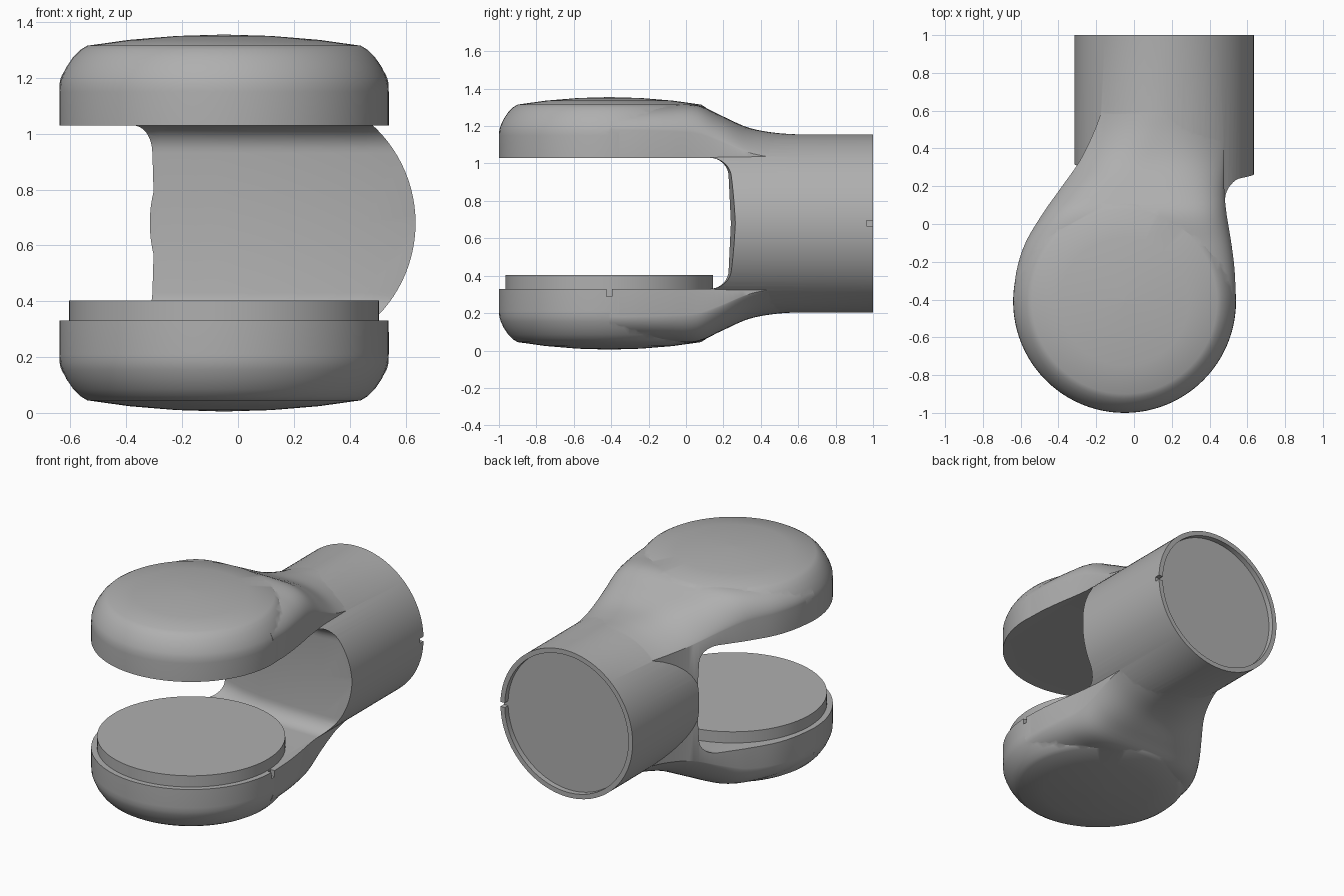
import bpy, bmesh, math
from mathutils import Matrix, Vector

if "Cube" in bpy.data.objects:
    bpy.data.objects.remove(bpy.data.objects["Cube"])

CZ = 0.68                      # mid height, everything mirrors about it
DISC = Vector((-0.05, -0.41))  # centre of the hinge discs

grey = bpy.data.materials.new("grey")
grey.diffuse_color = (0.43, 0.43, 0.43, 1)
grey.use_nodes = True
grey.node_tree.nodes["Principled BSDF"].inputs["Base Color"].default_value = grey.diffuse_color


def finish(name, bm):
    bmesh.ops.recalc_face_normals(bm, faces=bm.faces)
    me = bpy.data.meshes.new(name)
    bm.to_mesh(me)
    bm.free()
    ob = bpy.data.objects.new(name, me)
    bpy.context.collection.objects.link(ob)
    me.materials.append(grey)
    return ob


def loft(name, rings, closed=False):
    """Skin a list of equal-length rings and cap both ends."""
    bm = bmesh.new()
    vs = [[bm.verts.new(p) for p in r] for r in rings]
    n = len(vs[0])
    for a, b in zip(vs, vs[1:]):
        for i in range(n):
            j = (i + 1) % n
            bm.faces.new((a[i], a[j], b[j], b[i]))
    bm.faces.new(vs[0])
    bm.faces.new(vs[-1])
    return finish(name, bm)


def lathe(name, profile, n=96):
    """Round solid about the hinge axis from (radius, z) points."""
    return loft(name, [[(DISC.x + r * math.cos(2 * math.pi * i / n),
                         DISC.y + r * math.sin(2 * math.pi * i / n), z)
                        for i in range(n)] for r, z in profile])


def tube_y(name, r, y0, y1, n=96):
    return loft(name, [[(0.16 + r * math.cos(2 * math.pi * i / n), y,
                         CZ + r * math.sin(2 * math.pi * i / n))
                        for i in range(n)] for y in (y0, y1)])


def box(name, c, s):
    bm = bmesh.new()
    bmesh.ops.create_cube(bm, size=1, matrix=Matrix.Translation(c) @ Matrix.Diagonal((*s, 1)))
    return finish(name, bm)


def boolean(target, other, op):
    m = target.modifiers.new("b", 'BOOLEAN')
    m.object, m.operation, m.solver = other, op, 'EXACT'
    bpy.context.view_layer.objects.active = target
    bpy.ops.object.modifier_apply(modifier=m.name)
    bpy.data.objects.remove(other, do_unlink=True)


def spline(keys, y):
    """Smooth interpolation of rows keyed by their first value."""
    def tangent(i, c):
        a, b = keys[max(i - 1, 0)], keys[min(i + 1, len(keys) - 1)]
        return (b[c] - a[c]) / (b[0] - a[0])
    k = max(i for i in range(len(keys) - 1) if keys[i][0] <= y + 1e-9)
    a, b = keys[k], keys[k + 1]
    h = b[0] - a[0]
    t = (y - a[0]) / h
    return [(2*t**3 - 3*t**2 + 1) * a[c] + (t**3 - 2*t**2 + t) * h * tangent(k, c)
            + (3*t**2 - 2*t**3) * b[c] + (t**3 - t**2) * h * tangent(k + 1, c)
            for c in range(1, len(a))]


# hinge discs, made as one drum that the slot later splits
half = [(0.001, 0.675), (0.17, 0.67), (0.34, 0.656), (0.49, 0.635), (0.515, 0.62),
        (0.54, 0.595), (0.565, 0.558), (0.58, 0.525), (0.588, 0.5), (0.59, 0.47)]
yoke = lathe("forked_elbow_body", [(r, CZ - z) for r, z in half] +
             [(r, CZ + z) for r, z in reversed(half)])

# neck blending drum into tube: y, left, right, top, edge height, squareness, roundness
keys = [(-0.41, -0.639, 0.539, 0.632, 0.500, 6.0, 0.60),
        (-0.25, -0.622, 0.533, 0.632, 0.497, 6.0, 0.60),
        (-0.10, -0.575, 0.515, 0.634, 0.492, 6.0, 0.60),
        (0.06, -0.480, 0.489, 0.633, 0.480, 5.5, 0.65),
        (0.18, -0.395, 0.478, 0.580, 0.440, 4.5, 0.75),
        (0.33, -0.290, 0.476, 0.513, 0.380, 3.0, 0.90),
        (0.47, -0.220, 0.474, 0.485, 0.352, 2.3, 1.00),
        (0.62, -0.165, 0.465, 0.474, 0.340, 2.0, 1.00),
        (0.80, -0.130, 0.450, 0.460, 0.330, 2.0, 1.00)]
rings, N, S = [], 36, 44
for s in range(S + 1):
    y = -0.41 + 1.21 * s / S
    xl, xr, top, edge, p, q = spline(keys, y)
    up = []
    for i in range(N + 1):
        u = math.sin(math.pi * (i / N - 0.5))
        f = max(0.0, 1 - abs(u) ** p) ** q
        up.append(((xl + xr) / 2 + u * (xr - xl) / 2, edge + (top - edge) * f))
    rings.append([(x, y, CZ + z) for x, z in up] +
                 [(x, y, CZ - z) for x, z in reversed(up)])
boolean(yoke, loft("neck", rings), 'UNION')

# tube
boolean(yoke, tube_y("tube", 0.476, 0.1, 1.0), 'UNION')

# slot between the discs with a rounded back wall
rings = []
back = [(-0.8, 0.33), (-0.28, 0.315), (-0.15, 0.275), (0.0, 0.25),
        (0.2, 0.24), (0.45, 0.24), (0.8, 0.285)]
for x, y in back:
    r = 0.1
    arc = [(y - 0.012 - r + r * math.cos(a), 0.35 - r + r * math.sin(a))
           for a in [math.pi / 2 * i / 8 for i in range(9)]]
    prof = [(-1.3, -0.35), (-1.3, 0.35)] + arc[::-1] + [(y, 0)] + [(b, -z) for b, z in arc]
    rings.append([(x, b, CZ + z) for b, z in prof])
boolean(yoke, loft("slot", rings), 'DIFFERENCE')

# open tube end and the two alignment notches
boolean(yoke, tube_y("recess", 0.445, 0.965, 1.1), 'DIFFERENCE')
boolean(yoke, box("notch", (0.63, 1.0, CZ), (0.16, 0.07, 0.03)), 'DIFFERENCE')
boolean(yoke, box("notch", (0.55, DISC.y, 0.33), (0.08, 0.03, 0.08)), 'DIFFERENCE')

# raised turning plate on the lower disc
plate = lathe("turning_plate", [(0.555, 0.31), (0.555, 0.403)])

for ob in (yoke, plate):
    bpy.ops.object.select_all(action='DESELECT')
    ob.select_set(True)
    bpy.context.view_layer.objects.active = ob
    bpy.ops.object.shade_smooth_by_angle(angle=math.radians(28))
